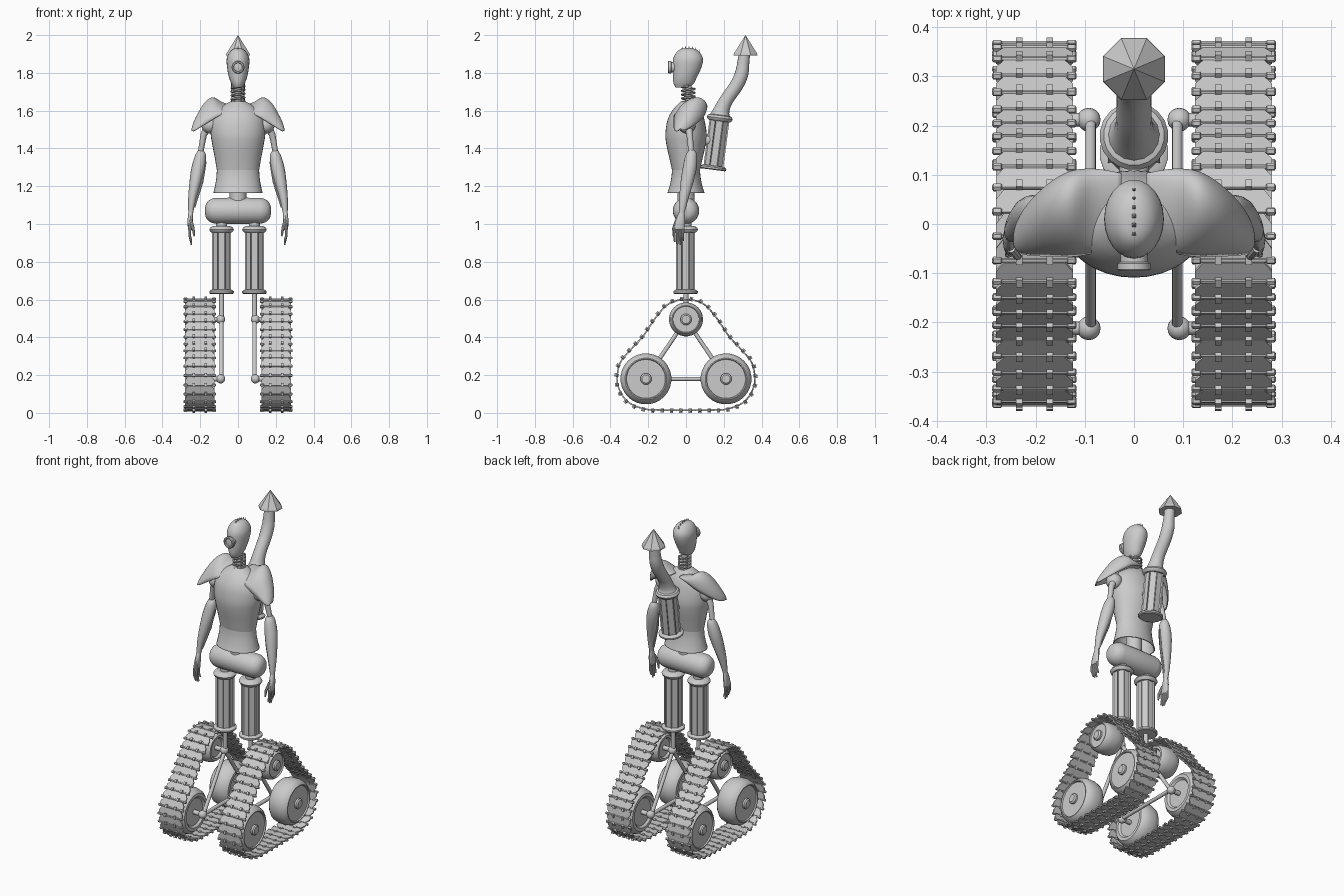
import bpy, bmesh, math
from math import sin, cos, pi
from mathutils import Matrix, Vector

if "Cube" in bpy.data.objects:
    bpy.data.objects.remove(bpy.data.objects["Cube"])

I4 = Matrix.Identity(4)
TO_X = Matrix.Rotation(pi / 2, 4, 'Y')


def finish(name, bm, mirror=False, angle=35, thick=0):
    bmesh.ops.recalc_face_normals(bm, faces=bm.faces)
    me = bpy.data.meshes.new(name)
    bm.to_mesh(me)
    bm.free()
    me.shade_smooth()
    me.set_sharp_from_angle(angle=math.radians(angle))
    ob = bpy.data.objects.new(name, me)
    bpy.context.collection.objects.link(ob)
    if thick:
        ob.modifiers.new("Thickness", 'SOLIDIFY').thickness = thick
    if mirror:
        m = ob.modifiers.new("Mirror", 'MIRROR')
        m.use_mirror_merge = False
    return ob


def catmull(pts, steps, closed=False):
    n, out = len(pts), []
    get = (lambda i: pts[i % n]) if closed else (lambda i: pts[max(0, min(n - 1, i))])
    for i in range(n if closed else n - 1):
        for s in range(steps):
            t = s / steps
            out.append(tuple(.5 * (2 * b + (c - a) * t + (2 * a - 5 * b + 4 * c - d) * t * t
                                   + (3 * b - a - 3 * c + d) * t ** 3)
                             for a, b, c, d in zip(get(i - 1), get(i), get(i + 1), get(i + 2))))
    return out if closed else out + [tuple(pts[-1])]


def skin(bm, rings, closed=True, caps=True):
    vs = [[bm.verts.new(p) for p in r] for r in rings]
    n = len(vs[0])
    for a, b in zip(vs, vs[1:]):
        for i in range(n if closed else n - 1):
            j = (i + 1) % n
            bm.faces.new((a[i], a[j], b[j], b[i]))
    if caps:
        bm.faces.new(vs[0])
        bm.faces.new(vs[-1])


def loft(name, secs, sides=24, steps=4, mirror=False, caps=True, thick=0):
    """Stack of ellipses: (cx, cy, z, rx, ry)."""
    bm = bmesh.new()
    skin(bm, [[(x + rx * cos(2 * pi * k / sides), y + ry * sin(2 * pi * k / sides), z)
               for k in range(sides)] for x, y, z, rx, ry in catmull(secs, steps)], caps=caps)
    return finish(name, bm, mirror, thick=thick)


def lathe(name, prof, sides=24, mat=I4, mirror=False, angle=35):
    """Revolve (r, z) profile about z, then place with mat."""
    bm = bmesh.new()
    skin(bm, [[mat @ Vector((max(r, .0005) * cos(2 * pi * (k + .5) / sides),
                             max(r, .0005) * sin(2 * pi * (k + .5) / sides), z))
               for k in range(sides)] for r, z in prof])
    return finish(name, bm, mirror, angle)


def ball(name, loc, r, mirror=False, scale=(1, 1, 1)):
    bm = bmesh.new()
    bmesh.ops.create_uvsphere(bm, u_segments=20, v_segments=12, radius=r,
                              matrix=Matrix.Translation(loc) @ Matrix.Diagonal((*scale, 1)))
    return finish(name, bm, mirror)


def tube(name, pts, radii, mirror=False, sides=12):
    bm = bmesh.new()
    pts = [Vector(p) for p in pts]
    rings = []
    for i, p in enumerate(pts):
        t = (pts[min(i + 1, len(pts) - 1)] - pts[max(i - 1, 0)]).normalized()
        u = t.cross(Vector((1, 0, 0)) if abs(t.x) < .9 else Vector((0, 1, 0))).normalized()
        v = t.cross(u)
        r = radii[i] if isinstance(radii, list) else radii
        rings.append([p + r * (u * cos(2 * pi * k / sides) + v * sin(2 * pi * k / sides)) for k in range(sides)])
    skin(bm, rings)
    return finish(name, bm, mirror)


def canister(name, mat, length, r, rf, mirror=False):
    """Octagonal body with recessed panels and a rounded flange at each end."""
    bm = bmesh.new()
    skin(bm, [[mat @ Vector((r * cos(pi * (k + .5) / 4), r * sin(pi * (k + .5) / 4), z))
               for k in range(8)] for z in (.01, length - .01)])
    bmesh.ops.recalc_face_normals(bm, faces=bm.faces)
    bmesh.ops.inset_individual(bm, faces=[f for f in bm.faces if len(f.verts) == 4],
                               thickness=.007, depth=-.006)
    finish(name + "_body", bm, mirror, 20)
    low = [(0, 0), (rf - .006, 0), (rf, .005), (rf, .014), (r, .022), (0, .022)]
    top = [(0, -.035), (r, -.035), (rf - .004, -.028), (rf, -.018), (rf - .008, -.006), (r * .8, 0), (0, 0)]
    lathe(name + "_base", low, 20, mat, mirror)
    lathe(name + "_cap", [(a, length + b) for a, b in top], 20, mat, mirror)


# head, eye and crest
loft("head", [(0, -.02, 1.722, .022, .035), (0, -.012, 1.745, .036, .054), (0, -.005, 1.78, .049, .064),
              (0, .006, 1.83, .058, .076), (0, .011, 1.875, .06, .079), (0, .011, 1.91, .045, .06),
              (0, .01, 1.927, .025, .036), (0, .01, 1.932, .003, .004)], 24, 3)
EYE = Matrix.Translation((0, -.055, 1.83)) @ Matrix.Rotation(pi / 2, 4, 'X')
lathe("eye", [(0, 0), (.028, 0), (.028, .022), (.034, .025), (.034, .037), (.03, .041),
              (.024, .041), (.022, .033), (0, .036)], 20, EYE)
for i in range(6):
    y = -.02 + i * .018
    lathe("crest_spike", [(.008 - i * .0006, 0), (.008 - i * .0006, .008), (0, .024)], 4,
          Matrix.Translation((0, y, 1.92 - 6 * (y - .012) ** 2)))

# spring neck
tube("neck_spring", [(.034 * cos(k * pi / 8), .012 + .034 * sin(k * pi / 8), 1.63 + k * .00125)
                     for k in range(81)], .006, sides=6)
tube("neck_core", [(0, .012, 1.6), (0, .012, 1.75)], .018)

# torso: chest shell, flared waist, spine and pelvis
loft("chest", [(0, 0, 1.285, .112, .074), (0, 0, 1.34, .121, .086), (0, 0, 1.42, .136, .104),
               (0, 0, 1.48, .145, .109), (0, 0, 1.55, .14, .098), (0, .005, 1.6, .112, .078),
               (0, .01, 1.635, .065, .052), (0, .012, 1.648, .04, .04)], 32)
loft("waist", [(0, 0, 1.165, .13, .098), (0, 0, 1.2, .122, .087), (0, 0, 1.25, .114, .077),
               (0, 0, 1.295, .112, .074)], 32, caps=False, thick=.006)
tube("spine", [(0, 0, 1.1), (0, 0, 1.3)], .045, sides=20)
pelvis = [(.035 if a in (0, 12) else 0, 0) for a in (0,)]
lathe("pelvis", [(.07 * sin(pi * k / 16) ** .7, -.105 * (1 if k < 8 else -1 if k > 8 else 0) - .07 * cos(pi * k / 16))
                 for k in range(17)], 24, Matrix.Translation((0, 0, 1.07)) @ TO_X)

# shoulder pads
bm = bmesh.new()
secs = [(.025, .035, 1.615, .065, .015), (.08, .025, 1.597, .083, .045), (.13, .018, 1.57, .085, .10),
        (.175, .006, 1.54, .072, .105), (.215, -.012, 1.512, .052, .07), (.238, -.026, 1.497, .03, .035),
        (.246, -.032, 1.494, .008, .01)]
skin(bm, [[(x, yc - ry * cos(pi * k / 14) + .35 * ry * sin(pi * k / 14),
            ze + h * sin(pi * k / 14) - .15 * ry * cos(pi * k / 14)) for k in range(15)]
          for x, yc, ze, ry, h in catmull(secs, 4)], closed=False, caps=False)
finish("shoulder_pad", bm, True, 50, .006)

# arms and hands
ball("shoulder_joint", (.148, .005, 1.525), .046, True)
tube("upper_arm", [(.15, .01, 1.54), (.182, .02, 1.47), (.2, .028, 1.37)], [.024, .017, .014], True)
ball("elbow", (.198, .028, 1.375), .02, True)
loft("forearm", [(.196, .032, 1.392, .012, .014), (.198, .028, 1.365, .028, .03), (.21, .02, 1.3, .036, .037),
                 (.226, .005, 1.22, .031, .034), (.243, -.012, 1.13, .021, .024),
                 (.25, -.022, 1.06, .013, .015)], 16, 3, True)
tube("forearm_rod", [(.172, .022, 1.33), (.19, .005, 1.22), (.232, -.018, 1.09)], .006, True, 8)
loft("palm", [(.25, -.022, 1.065, .012, .014), (.253, -.03, 1.02, .014, .025),
              (.254, -.038, .975, .011, .029), (.254, -.038, .968, .006, .026)], 12, 3, True)
for i in range(4):
    y, tip = -.06 + i * .015, (.905, .893, .89, .91)[i]
    tube("finger", [(.254, y, .98), (.256, y - .002, .94), (.246, y, tip)], [.0075, .007, .004], True, 8)
tube("thumb", [(.25, -.05, 1.02), (.237, -.066, .975), (.232, -.066, .935)], [.009, .008, .004], True, 8)

# back canister with exhaust pipe and cone cap
BACK = Matrix.Translation((0, .143, 1.287)) @ Matrix.Rotation(-.13, 4, 'X')
canister("back_canister", BACK, .295, .057, .07)
pipe = catmull([(.18, 1.565, .058), (.188, 1.6, .043), (.213, 1.655, .036), (.265, 1.73, .036),
                (.293, 1.79, .036), (.303, 1.85, .032), (.31, 1.91, .03)], 4)
tube("exhaust_pipe", [(0, y, z) for y, z, r in pipe], [r for y, z, r in pipe], sides=16)
lathe("exhaust_cone", [(.02, 1.9), (.068, 1.893), (.066, 1.903), (0, 2.0)], 8,
      Matrix.Translation((0, .315, 0)), angle=20)
tube("canister_mount", [(0, .05, 1.45), (0, .15, 1.44)], .03)

# legs
canister("leg", Matrix.Translation((.087, -.002, .63)), .36, .054, .066, True)
tube("hip_joint", [(.087, 0, .96), (.087, 0, 1.05)], .03, True)
tube("ankle_post", [(.087, 0, .66), (.087, 0, .495)], .013, True)

# wheels on a triangular frame
HUBS = [(0, .495, .09), (-.212, .18, .135), (.212, .18, .135)]
for i, (y, z, r) in enumerate(HUBS):
    M = Matrix.Translation((0, y, z)) @ TO_X
    lathe("wheel", [(0, .15), (r * .6, .15), (r * .68, .138), (r * .82, .138), (r * .94, .155), (r, .185),
                    (r, .22), (r * .94, .25), (r * .82, .265), (r * .78, .265), (r * .76, .257),
                    (.03, .257), (.03, .268), (.022, .275), (0, .275)], 28, M, True)
    lathe("axle", [(0, .08), (.014, .08), (.014, .16), (0, .16)], 12, M, True)
    ball("frame_joint", (.092, y, z), .024, True)
    y2, z2, _ = HUBS[(i + 1) % 3]
    tube("frame_bar", [(.088, y, z), (.088, y2, z2)], .011, True)

# tracks: plates, hinge bars and studs repeated along a closed path
half = [(.0, .014), (.12, .015), (.215, .02), (.3, .053), (.347, .11), (.364, .18), (.348, .265),
        (.29, .338), (.228, .405), (.16, .505), (.09, .578)]
loop = half + [(0, .6)] + [(-y, z) for y, z in half[:0:-1]]
path = [Vector((0, *p)) for p in catmull(loop, 12, True)]
path.append(path[0])
dist = [0]
for a, b in zip(path, path[1:]):
    dist.append(dist[-1] + (b - a).length)
N = 42
pitch = dist[-1] / N


def at(d):
    d %= dist[-1]
    i = max(k for k in range(len(dist) - 1) if dist[k] <= d)
    return path[i].lerp(path[i + 1], (d - dist[i]) / (dist[i + 1] - dist[i]))


bm = bmesh.new()
for k in range(N):
    p = at(k * pitch)
    t = (at(k * pitch + .012) - at(k * pitch - .012)).normalized()
    nrm = t.cross(Vector((1, 0, 0)))
    if k == 0:
        flip = 1 if nrm.z < 0 else -1
    nrm = nrm * flip
    # local axes: x across, y along the track, z outward
    F = Matrix(((1, 0, 0, .2025), (0, t.y, nrm.y, p.y), (0, t.z, nrm.z, p.z), (0, 0, 0, 1)))
    h = pitch * .42
    skin(bm, [[F @ Vector((sx * w, y, z)) for sx, y, w in
               ((-1, -h, .062), (1, -h, .062), (1, 0, .078), (1, h, .078), (-1, h, .078), (-1, 0, .078))]
              for z in (-.004, .004)])
    skin(bm, [[F @ Vector((x, h + .004 + r * cos(pi * j / 3), .002 + r * sin(pi * j / 3))) for j in range(6)]
              for x, r in ((-.086, .004), (-.083, .008), (-.068, .008), (-.066, .005),
                           (.066, .005), (.068, .008), (.083, .008), (.086, .004))])
    for x in (-.031, .031):
        bmesh.ops.create_cube(bm, size=1, matrix=F @ Matrix.Translation((x, h + .002, .003))
                              @ Matrix.Diagonal((.013, .018, .022, 1)))
finish("track", bm, True, 30)
